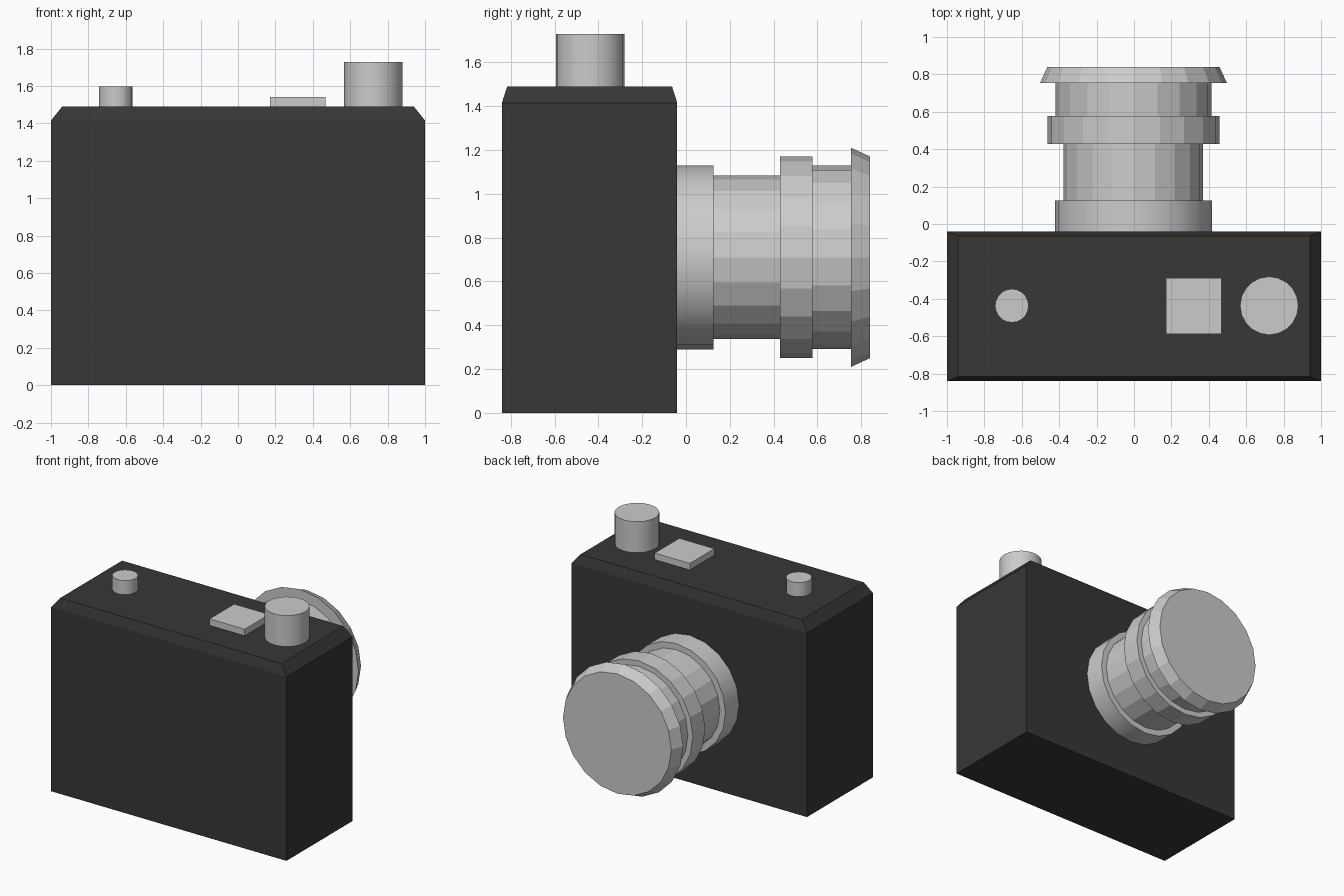
import bpy, bmesh, math
from mathutils import Matrix, Vector

if "Cube" in bpy.data.objects:
    bpy.data.objects.remove(bpy.data.objects["Cube"])

SIDES = 20


def finish(bm, name, smooth=False, mat=None):
    mesh = bpy.data.meshes.new(name)
    bm.to_mesh(mesh)
    bm.free()
    ob = bpy.data.objects.new(name, mesh)
    bpy.context.collection.objects.link(ob)
    if mat:
        mesh.materials.append(mat)
    if smooth:
        bpy.ops.object.select_all(action='DESELECT')
        ob.select_set(True)
        bpy.context.view_layer.objects.active = ob
        bpy.ops.object.shade_smooth_by_angle(angle=math.radians(30))
    return ob


def box(bm, x0, x1, y0, y1, z0, z1):
    size = (x1 - x0, y1 - y0, z1 - z0, 1)
    centre = Vector((x0 + x1, y0 + y1, z0 + z1)) / 2
    bmesh.ops.create_cube(bm, size=1, matrix=Matrix.Translation(centre) @ Matrix.Diagonal(size))


def drum(name, start, axis, length, r1, r2, smooth=False):
    """Capped cylinder or frustum from start along 'Y' or 'Z'."""
    turn = Matrix.Rotation(-math.pi / 2, 4, 'X') if axis == 'Y' else Matrix.Identity(4)
    bm = bmesh.new()
    bmesh.ops.create_cone(bm, cap_ends=True, segments=SIDES, radius1=r1, radius2=r2, depth=length,
                          matrix=Matrix.Translation(start) @ turn @ Matrix.Translation((0, 0, length / 2)))
    return finish(bm, name, smooth)


# Dark body: box with its top face extruded up and drawn inward as a bevel
dark = bpy.data.materials.new("dark_body")
dark.diffuse_color = (0.04, 0.038, 0.036, 1)
dark.use_nodes = True
dark.node_tree.nodes["Principled BSDF"].inputs["Base Color"].default_value = dark.diffuse_color
bm = bmesh.new()
box(bm, -1, 1, -0.84, -0.04, 0, 1.415)
bm.normal_update()
top = max(bm.faces, key=lambda f: f.normal.z)
top = bmesh.ops.extrude_discrete_faces(bm, faces=[top])["faces"][0]
for v in top.verts:
    v.co.x *= 0.94
    v.co.y = -0.44 + (v.co.y + 0.44) * 0.94
    v.co.z = 1.49
finish(bm, "camera_body", mat=dark)

# Lens: stacked sections (name, y start, y end, rear radius, front radius, smooth)
for name, y0, y1, r1, r2, smooth in (
        ("lens_mount", -0.04, 0.125, 0.42, 0.42, True),
        ("lens_barrel", 0.125, 0.428, 0.373, 0.373, False),
        ("focus_ring", 0.428, 0.578, 0.46, 0.46, False),
        ("lens_front_barrel", 0.578, 0.753, 0.418, 0.418, False),
        ("lens_hood", 0.753, 0.84, 0.50, 0.46, False)):
    drum(name, (-0.003, y0, 0.71), 'Y', y1 - y0, r1, r2, smooth)

# Controls on the top plate
drum("shutter_dial", (0.723, -0.437, 1.49), 'Z', 0.238, 0.156, 0.156, True)
drum("small_button", (-0.653, -0.437, 1.49), 'Z', 0.108, 0.09, 0.09, True)
bm = bmesh.new()
box(bm, 0.17, 0.468, -0.587, -0.289, 1.49, 1.54)
finish(bm, "flash_shoe")
